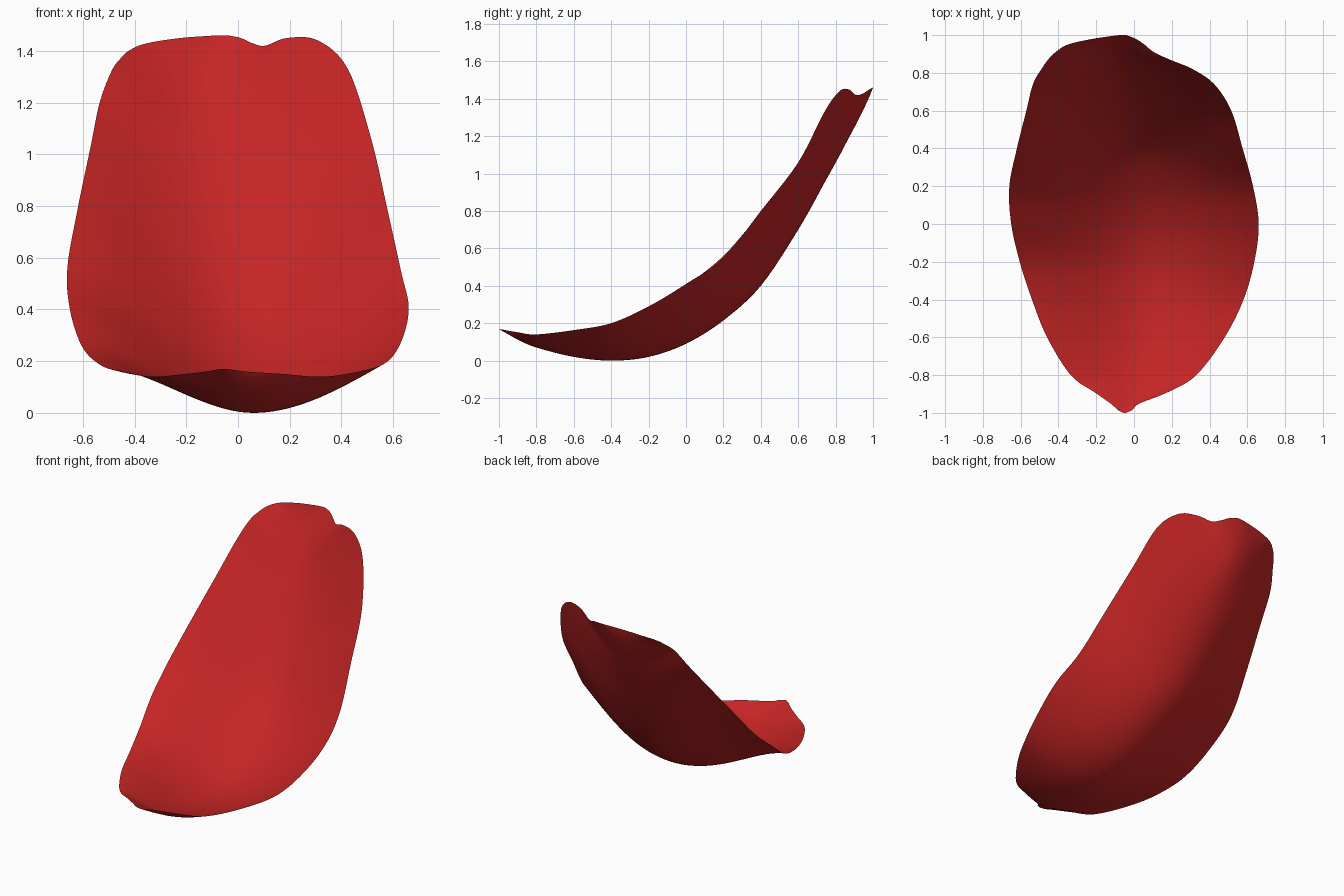
import bpy, bmesh

if "Cube" in bpy.data.objects:
    bpy.data.objects.remove(bpy.data.objects["Cube"])

# Ribs across the petal: y, left edge x z, valley x z, right edge x z
RIBS = [
    (-1.00, -.055, .17, -.05, .17, -.045, .17),
    (-.985, -.085, .167, -.04, .16, -.01, .165),
    (-.95, -.125, .16, -.02, .14, .03, .16),
    (-.89, -.21, .15, .01, .108, .18, .15),
    (-.80, -.335, .14, .03, .07, .33, .14),
    (-.60, -.46, .16, .05, .02, .48, .163),
    (-.40, -.54, .19, .06, .00, .58, .20),
    (-.20, -.605, .26, .06, .02, .637, .29),
    (.00, -.65, .40, .06, .09, .66, .41),
    (.20, -.66, .56, .05, .215, .63, .55),
    (.40, -.62, .79, .02, .40, .575, .80),
    (.60, -.57, 1.03, -.02, .70, .515, 1.06),
    (.74, -.535, 1.20, -.06, .95, .425, 1.33),
    (.82, -.49, 1.32, -.09, 1.095, .31, 1.44),
    (.87, -.455, 1.37, -.11, 1.19, .19, 1.45),
    (.91, -.415, 1.405, -.12, 1.265, .105, 1.42),
    (.95, -.35, 1.43, -.12, 1.345, .055, 1.43),
    (.98, -.22, 1.45, -.11, 1.41, .01, 1.45),
    (1.00, -.08, 1.46, -.06, 1.46, -.04, 1.46),
]
STEPS, HALF = 6, 20


def smooth_rows(rows):
    """Catmull-Rom subdivision of the rib table."""
    out = []
    for i in range(len(rows) - 1):
        a, b, c, d = (rows[max(i - 1, 0)], rows[i], rows[i + 1],
                      rows[min(i + 2, len(rows) - 1)])
        for s in range(STEPS):
            t = s / STEPS
            out.append([q + .5 * t * (r - p + t * (2*p - 5*q + 4*r - w + t * (3*(q - r) + w - p)))
                        for p, q, r, w in zip(a, b, c, d)])
    return out + [list(rows[-1])]


def rise(t, c):
    """Cross-section from valley (0) to rim (1)."""
    return t * t * (1 + c - c * t)


# Petal: a single curved sheet, cupped between its two rims
bm = bmesh.new()
grid = []
for y, xl, zl, xm, zm, xr, zr in smooth_rows(RIBS):
    c_left = 1.7 - .9 * min(max((y + .4) / 1.1, 0), 1)
    line = []
    for k in range(-HALF, HALF + 1):
        t = abs(k) / HALF
        xe, ze, c = (xl, zl, c_left) if k < 0 else (xr, zr, .45)
        line.append(bm.verts.new((xm + (xe - xm) * t, y, zm + (ze - zm) * rise(t, c))))
    grid.append(line)
for r0, r1 in zip(grid, grid[1:]):
    for k in range(2 * HALF):
        bm.faces.new((r0[k], r0[k + 1], r1[k + 1], r1[k])).smooth = True

mesh = bpy.data.meshes.new("petal")
bm.to_mesh(mesh)
bm.free()
petal = bpy.data.objects.new("petal", mesh)
bpy.context.collection.objects.link(petal)

red = bpy.data.materials.new("petal_red")
red.diffuse_color = (.56, .018, .018, 1)
red.use_nodes = True
red.node_tree.nodes["Principled BSDF"].inputs["Base Color"].default_value = red.diffuse_color
mesh.materials.append(red)
